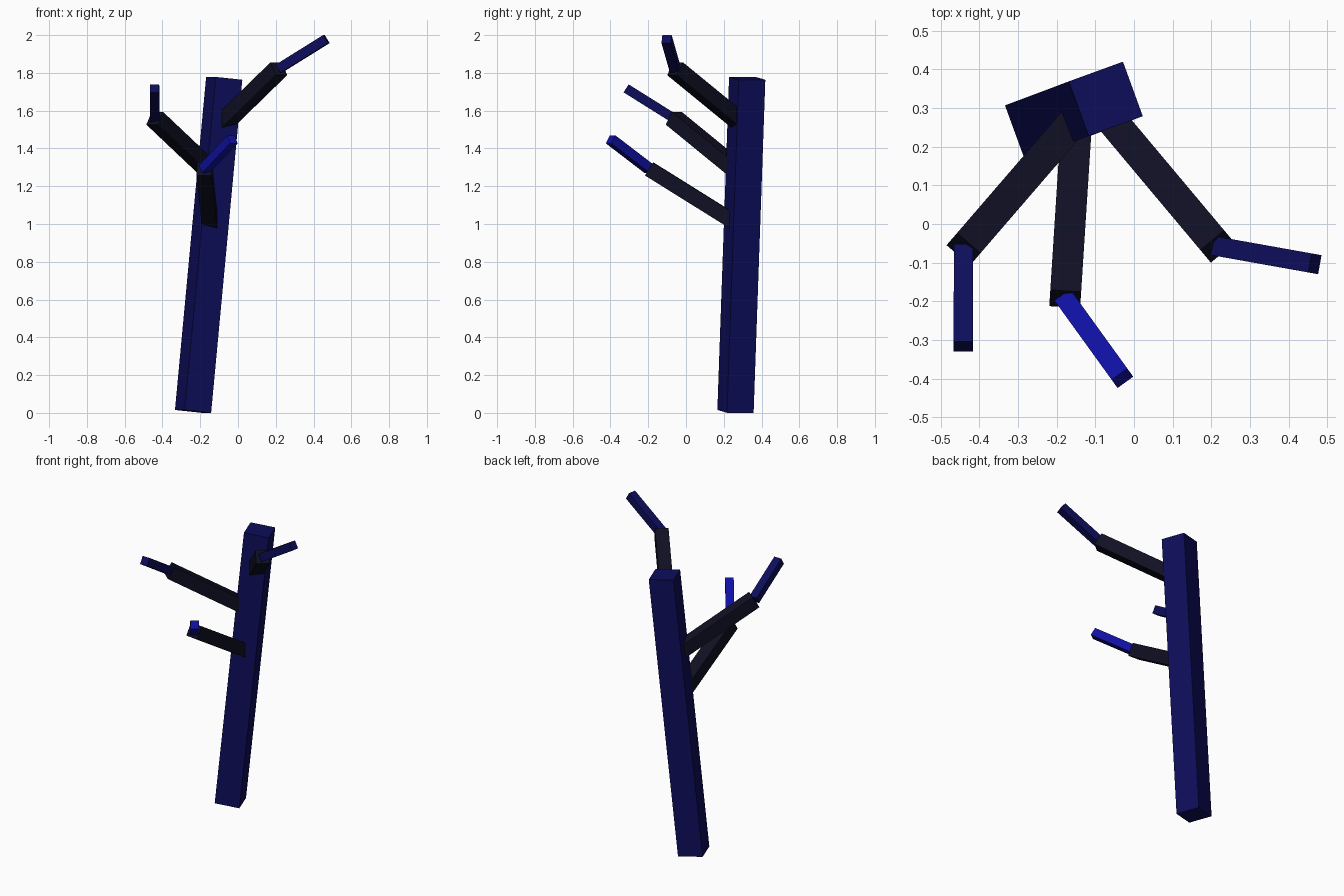
import bpy
from math import radians
from mathutils import Matrix, Vector

default = bpy.data.objects.get("Cube")
if default:
    bpy.data.objects.remove(default, do_unlink=True)


def make_material(name, colour):
    mat = bpy.data.materials.new(name)
    mat.use_nodes = True
    mat.diffuse_color = (*colour, 1)
    mat.node_tree.nodes["Principled BSDF"].inputs["Base Color"].default_value = (*colour, 1)
    return mat


navy = make_material("navy blue", (0.004, 0.004, 0.105))
near_black = make_material("blue black", (0.005, 0.005, 0.017))
bright = make_material("bright blue", (0.005, 0.005, 0.36))


def beam(name, start, end, width, mat, side=None):
    """Square beam between two points; its side axis is level unless given."""
    start, end = Vector(start), Vector(end)
    axis = (end - start).normalized()
    side = Vector(side) if side else axis.cross(Vector((0, 0, 1)))
    depth = axis.cross(side).normalized()
    side = depth.cross(axis).normalized()
    turn = Matrix((side, depth, axis)).transposed().to_4x4()
    size = Matrix.Diagonal((width, width, (end - start).length, 1))
    bpy.ops.mesh.primitive_cube_add(size=1)
    obj = bpy.context.object
    obj.name = obj.data.name = name
    obj.data.transform(turn @ size)
    obj.location = (start + end) / 2
    obj.data.materials.append(mat)
    return obj


# Leaning trunk, turned about its own length
foot, crown = Vector((-0.238, 0.262, 0.008)), Vector((-0.073, 0.324, 1.771))
lean_side = Matrix.Rotation(radians(20), 3, "Z") @ Vector((1, 0, 0))
beam("trunk", foot, crown, 0.15, navy, lean_side)

# Branches grow from the trunk's core; each carries one twig
limbs = [
    ("upper", 1.517, (0.216, -0.058, 1.822), (0.468, -0.103, 1.979), navy),
    ("middle", 1.257, (-0.441, -0.065, 1.560), (-0.442, -0.317, 1.718), navy),
    ("lower", 0.985, (-0.178, -0.194, 1.291), (-0.030, -0.399, 1.448), bright),
]
for name, height, elbow, tip, twig_mat in limbs:
    root = foot.lerp(crown, (height - foot.z) / (crown.z - foot.z))
    beam(name + "_branch", root, elbow, 0.08, near_black)
    beam(name + "_twig", elbow, tip, 0.05, twig_mat)
